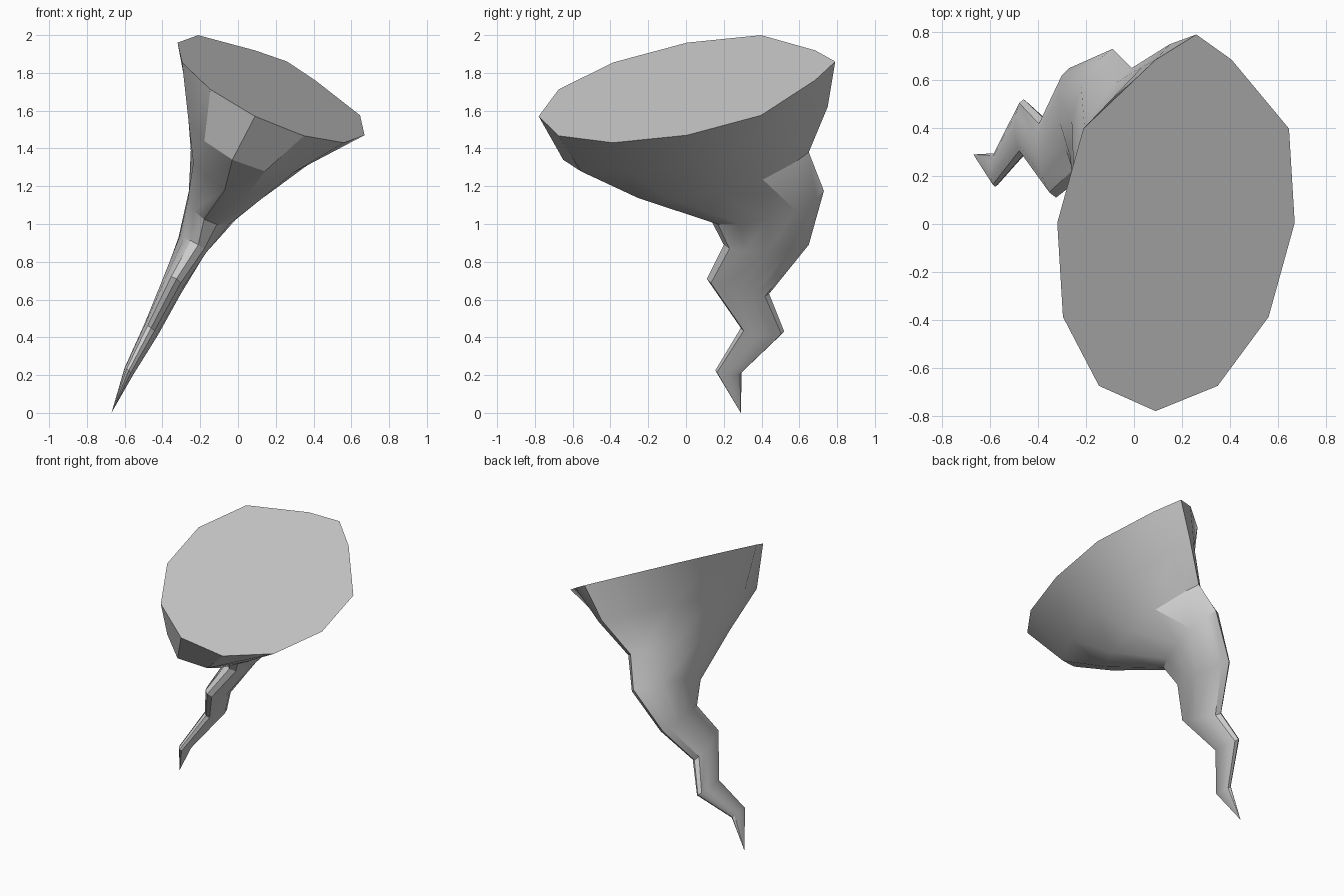
import bpy, bmesh
from math import cos, sin, tau, radians
from mathutils import Vector

if "Cube" in bpy.data.objects:
    bpy.data.objects.remove(bpy.data.objects["Cube"])

SIDES = 12
TIP = Vector((-0.67, 0.29, 0.0))
# Tilted oval rings, bottom to top: centre, short half-axis (x, z), long half-axis (x, y, z), back pinch
RINGS = [
    ((-0.578, 0.225, 0.22), (0.022, -0.02), (0.0, 0.07, -0.005), 1.0),
    ((-0.46, 0.405, 0.44), (0.037, -0.027), (0.0, 0.115, -0.01), 1.0),
    ((-0.35, 0.275, 0.67), (0.05, -0.035), (-0.025, 0.165, -0.04), 1.0),
    ((-0.24, 0.425, 0.89), (0.07, -0.042), (-0.03, 0.225, 0.0), 1.0),
    ((-0.135, 0.43, 1.10), (0.125, -0.075), (0.045, 0.30, 0.075), 0.75),
    ((-0.04, 0.165, 1.28), (0.21, -0.11), (0.03, 0.485, 0.10), 0.64),
    ((0.06, 0.05, 1.48), (0.32, -0.16), (0.09, 0.70, 0.14), 0.64),
    ((0.175, 0.005, 1.715), (0.495, -0.245), (0.085, 0.785, 0.145), 0.64),
]

bm = bmesh.new()


def add_ring(centre, short, long, pinch):
    u, v = Vector((short[0], 0, short[1])), Vector(long)
    verts = []
    for i in range(SIDES):
        a = tau * i / SIDES
        k = pinch if i in (2, 4) else 1.0      # ridge along the back
        verts.append(bm.verts.new(Vector(centre) + u * cos(a) * k + v * sin(a)))
    return verts


# Funnel wall
loops = [add_ring(*r) for r in RINGS]
tip = bm.verts.new(TIP)
for i in range(SIDES):
    j = (i + 1) % SIDES
    bm.faces.new((tip, loops[0][j], loops[0][i]))
    for low, high in zip(loops, loops[1:]):
        bm.faces.new((low[i], low[j], high[j], high[i]))

# Flat top cap
bm.faces.new(loops[-1])
bmesh.ops.recalc_face_normals(bm, faces=bm.faces)

mesh = bpy.data.meshes.new("funnel")
bm.to_mesh(mesh)
bm.free()
funnel = bpy.data.objects.new("twister_funnel", mesh)
bpy.context.collection.objects.link(funnel)
bpy.context.view_layer.objects.active = funnel
funnel.select_set(True)
bpy.ops.object.shade_smooth_by_angle(angle=radians(30))
